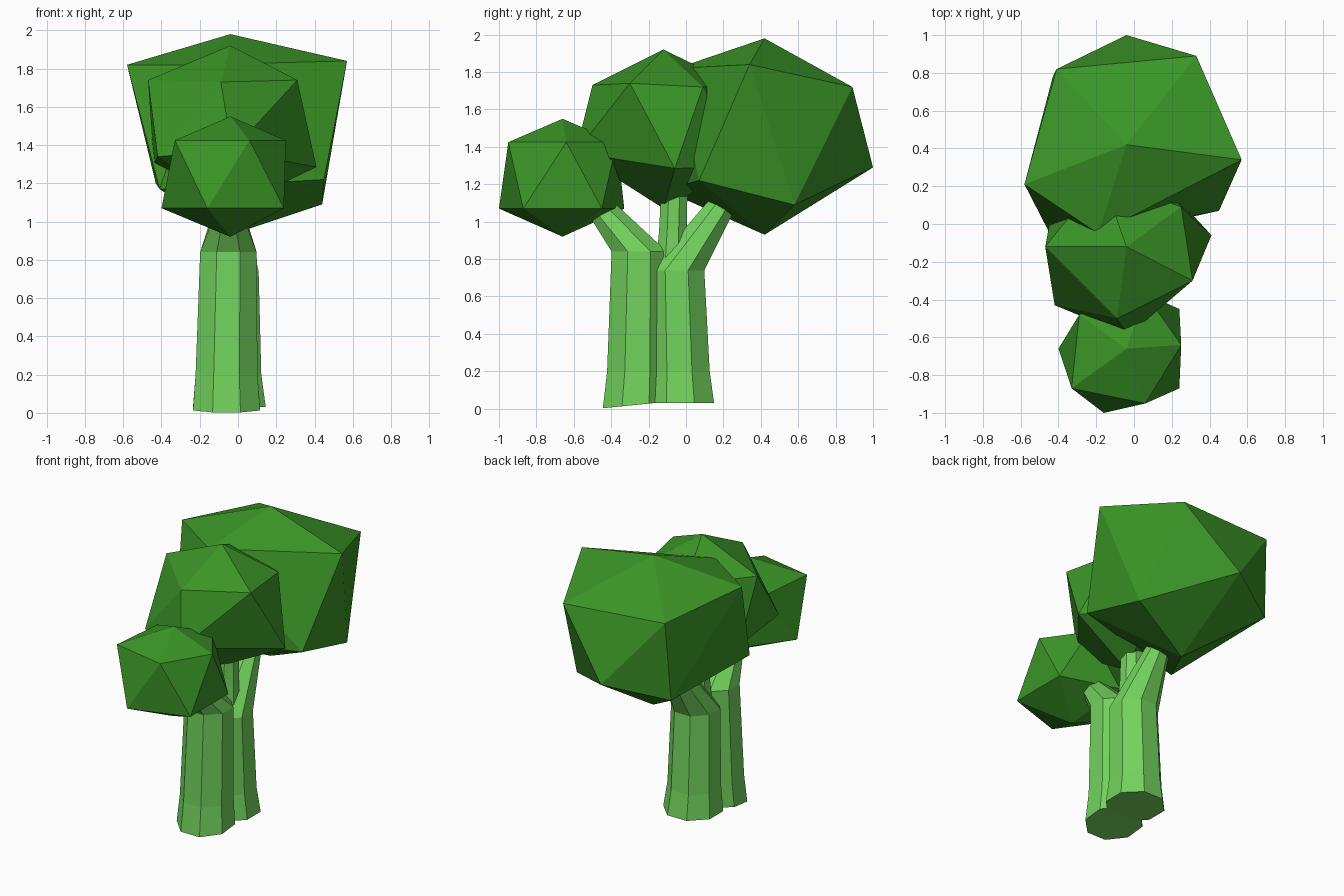
import bpy, bmesh
from math import sin, cos, pi
from mathutils import Vector

if "Cube" in bpy.data.objects:
    bpy.data.objects.remove(bpy.data.objects["Cube"])


def material(name, rgb):
    m = bpy.data.materials.new(name)
    m.diffuse_color = (*rgb, 1)
    m.use_nodes = True
    m.node_tree.nodes["Principled BSDF"].inputs["Base Color"].default_value = m.diffuse_color
    return m


LEAF = material("leaf_green", (0.043, 0.30, 0.02))
BARK = material("bark_green", (0.17, 0.65, 0.11))


def make_object(name, bm, mat):
    bmesh.ops.recalc_face_normals(bm, faces=bm.faces)
    me = bpy.data.meshes.new(name)
    bm.to_mesh(me)
    bm.free()
    me.materials.append(mat)
    ob = bpy.data.objects.new(name, me)
    bpy.context.collection.objects.link(ob)
    return ob


def crown(name, top, bottom, upper, lower):
    """Irregular 20-sided crown: two poles and two interleaved rings of five."""
    bm = bmesh.new()
    t, b = bm.verts.new(top), bm.verts.new(bottom)
    u = [bm.verts.new(p) for p in upper]
    l = [bm.verts.new(p) for p in lower]
    for i in range(5):
        j = (i + 1) % 5
        bm.faces.new((t, u[i], u[j]))
        bm.faces.new((u[i], l[i], u[j]))
        bm.faces.new((l[i], l[j], u[j]))
        bm.faces.new((b, l[j], l[i]))
    return make_object(name, bm, LEAF)


def limb(name, rings, sides=8):
    """Faceted tube through rings given as (x, y, z, radius, tilt of ring)."""
    bm = bmesh.new()
    loops = []
    for x, y, z, r, tilt in rings:
        loop = []
        for k in range(sides):
            a = 2 * pi * (k + 0.5) / sides
            dy = r * sin(a)
            loop.append(bm.verts.new((x + r * cos(a), y + dy * cos(tilt),
                                      z + dy * sin(tilt))))
        loops.append(loop)
    for p, q in zip(loops, loops[1:]):
        for k in range(sides):
            n = (k + 1) % sides
            bm.faces.new((p[k], p[n], q[n], q[k]))
    bm.faces.new(loops[0])
    bm.faces.new(loops[-1])
    return make_object(name, bm, BARK)


# Big rear crown
crown("rear_crown", (-0.04, 0.42, 1.98), (-0.04, 0.42, 0.93),
      [(0.57, 0.34, 1.84), (0.33, 0.89, 1.72), (-0.41, 0.82, 1.75),
       (-0.58, 0.21, 1.82), (-0.19, -0.05, 1.82)],
      [(0.44, 0.58, 1.09), (-0.04, 1.0, 1.29), (-0.43, 0.78, 1.2),
       (-0.41, -0.12, 1.17), (0.45, 0.07, 1.22)])

# Middle crown
crown("middle_crown", (-0.04, -0.12, 1.92), (-0.04, -0.12, 1.07),
      [(0.31, -0.30, 1.74), (0.25, 0.09, 1.72), (-0.17, 0.25, 1.74),
       (-0.47, -0.12, 1.74), (-0.09, -0.50, 1.73)],
      [(0.41, -0.06, 1.285), (0.09, 0.29, 1.29), (-0.44, 0.04, 1.30),
       (-0.42, -0.43, 1.34), (-0.03, -0.59, 1.37)])

# Small front crown: near-regular rings
UP = [(0.25, -0.64), (0.06, -0.37), (-0.29, -0.48), (-0.33, -0.87), (0.06, -0.95)]
LOW = [(0.24, -0.45), (-0.16, -0.33), (-0.40, -0.66), (-0.16, -1.0), (0.24, -0.87)]
crown("front_crown", (-0.04, -0.66, 1.55), (-0.04, -0.66, 0.92),
      [(x, y, 1.425) for x, y in UP], [(x, y, 1.07) for x, y in LOW])

# Two fused trunks, each bending into a branch, plus the middle branch
limb("front_trunk", [(-0.06, -0.27, 0.02, 0.19, 0.1), (-0.06, -0.26, 0.2, 0.175, 0),
                     (-0.05, -0.25, 0.84, 0.16, 0), (-0.05, -0.43, 1.04, 0.085, 0.6),
                     (-0.05, -0.53, 1.18, 0.07, 0.6)])
limb("rear_trunk", [(-0.035, -0.03, 0.03, 0.195, 0), (-0.04, -0.035, 0.2, 0.175, 0),
                    (-0.04, -0.05, 0.74, 0.16, 0), (-0.04, 0.18, 1.07, 0.08, -0.5),
                    (-0.04, 0.25, 1.22, 0.07, -0.4)])
limb("middle_branch", [(-0.04, -0.08, 0.66, 0.1, 0), (-0.04, -0.07, 0.95, 0.08, 0),
                       (-0.04, -0.06, 1.25, 0.075, 0)])
